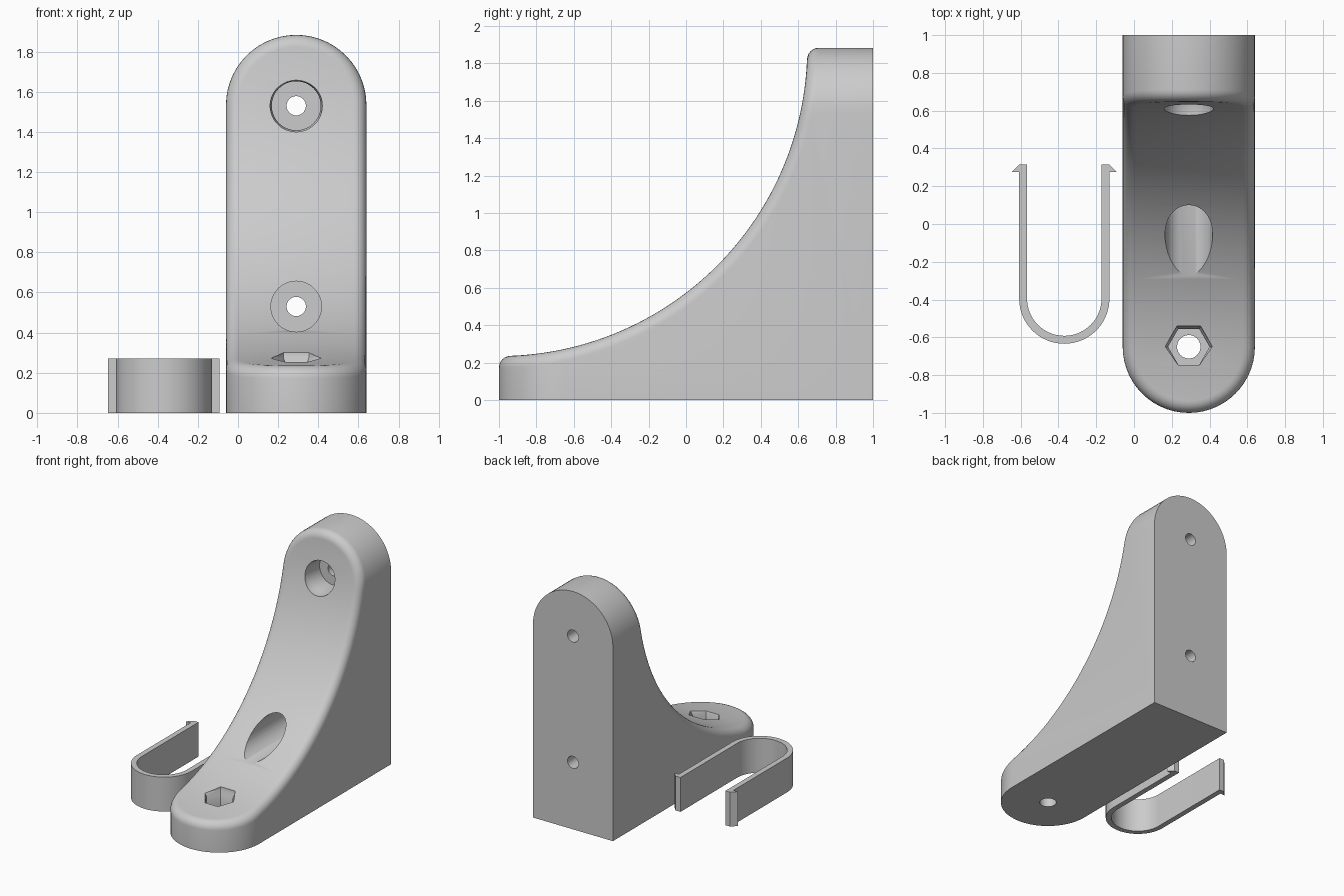
import bpy, bmesh, math
from mathutils import Matrix, Vector

if "Cube" in bpy.data.objects:
    bpy.data.objects.remove(bpy.data.objects["Cube"])

grey = bpy.data.materials.new("light grey plastic")
grey.diffuse_color = (0.6, 0.6, 0.6, 1)
grey.use_nodes = True
grey.node_tree.nodes["Principled BSDF"].inputs["Base Color"].default_value = grey.diffuse_color

CX, W = 0.29, 0.35            # bracket centre line and half width
CY, CZ, R = -1.0, 1.883, 1.648  # centre and radius of the concave sweep
TIP_Y, TIP_Z = -0.65, 1.533   # centres of the rounded ends
F = 0.062                     # edge fillet
N_TIP, N_SIDE, N_F = 14, 40, 6


def finish(bm, name):
    bmesh.ops.recalc_face_normals(bm, faces=bm.faces[:])
    me = bpy.data.meshes.new(name)
    bm.to_mesh(me)
    bm.free()
    me.materials.append(grey)
    ob = bpy.data.objects.new(name, me)
    bpy.context.collection.objects.link(ob)
    return ob


def half_ring(d, depth):
    """Half outline of the curved face: front tip, flank, top tip.
    d = inset from the edge, depth = distance below the surface."""
    r, w = R + depth, W - d
    pts = []
    for i in range(N_TIP):
        a = math.pi / 2 * i / N_TIP
        y = TIP_Y - w * math.cos(a)
        pts.append((w * math.sin(a), y, CZ - math.sqrt(r * r - (y - CY) ** 2)))
    a0 = math.asin((TIP_Y - CY) / r)
    a1 = math.acos((TIP_Z - CZ) / -r)
    for i in range(N_SIDE + 1):
        a = a0 + (a1 - a0) * i / N_SIDE
        pts.append((w, CY + r * math.sin(a), CZ - r * math.cos(a)))
    for i in range(1, N_TIP + 1):
        a = math.pi / 2 * i / N_TIP
        z = TIP_Z + w * math.sin(a)
        pts.append((w * math.cos(a), CY + math.sqrt(r * r - (z - CZ) ** 2), z))
    return pts


# Bracket body: filleted concave face, flat flanks, flat base and back
bm = bmesh.new()
last = 2 * N_TIP + N_SIDE
rings = []
for k in range(N_F + 1):
    t = math.pi / 2 * k / N_F
    half = half_ring(F * (1 - math.cos(t)), F * (1 - math.sin(t)))
    right = [bm.verts.new((CX + x, y, z)) for x, y, z in half]
    left = [right[i] if i in (0, last) else bm.verts.new((CX - x, y, z))
            for i, (x, y, z) in enumerate(half)]
    rings.append((right, left))
for (r0, l0), (r1, l1) in zip(rings, rings[1:]):
    for a, b in ((r0, r1), (l0, l1)):
        for i in range(last):
            bm.faces.new((a[i], a[i + 1], b[i + 1], b[i]))
r, l = rings[-1]
for i in range(last):
    bm.faces.new(list(dict.fromkeys((r[i], r[i + 1], l[i + 1], l[i]))))
base, back = [], []
outer = rings[0]
top0 = N_TIP + N_SIDE
for s, side in enumerate(outer):
    def drop(i, axis, val):
        co = side[i].co.copy()
        co[axis] = val
        return bm.verts.new(co)
    lo = [base[0][0] if s and i == 0 else drop(i, 2, 0) for i in range(N_TIP + 1)]
    hi = [back[0][-1] if s and i == last else drop(i, 1, 1) for i in range(top0, last + 1)]
    corner = bm.verts.new((side[N_TIP].co.x, 1, 0))
    for i in range(N_TIP):
        bm.faces.new((side[i], side[i + 1], lo[i + 1], lo[i]))
        bm.faces.new((side[top0 + i], side[top0 + i + 1], hi[i + 1], hi[i]))
    bm.faces.new([lo[-1], corner, hi[0]] + side[N_TIP:top0 + 1][::-1])
    base.append(lo + [corner])
    back.append([corner] + hi)
bm.faces.new(base[0] + base[1][:0:-1])
bm.faces.new(back[0] + back[1][-2::-1])
bracket = finish(bm, "bracket")


def cut(rings, sides, matrix):
    """Subtract a stepped round or polygonal hole, rings = (radius, height)."""
    bm = bmesh.new()
    loops = [[bm.verts.new(matrix @ Vector((rad * math.cos(2 * math.pi * i / sides),
                                            rad * math.sin(2 * math.pi * i / sides), h)))
              for i in range(sides)] for rad, h in rings]
    for a, b in zip(loops, loops[1:]):
        for i in range(sides):
            j = (i + 1) % sides
            bm.faces.new((a[i], a[j], b[j], b[i]))
    bm.faces.new(loops[0])
    bm.faces.new(loops[-1])
    cutter = finish(bm, "hole_cutter")
    cutter.hide_render = True
    mod = bracket.modifiers.new("hole", 'BOOLEAN')
    mod.operation, mod.solver, mod.object = 'DIFFERENCE', 'EXACT', cutter
    bpy.context.view_layer.objects.active = bracket
    bpy.ops.object.modifier_apply(modifier=mod.name)
    bpy.data.objects.remove(cutter)


# Two counterbored screw holes through the back wall
for z in (0.53, 1.53):
    toward_front = Matrix.Translation((CX, 1, z)) @ Matrix.Rotation(math.pi / 2, 4, 'X')
    rim = [(0.122, 0.35), (0.13, 0.375)] if z > 1 else [(0.126, 0.35)]
    cut([(0.048, -0.1), (0.048, 0.22), (rim[0][0], 0.22)] + rim + [(rim[-1][0], 1.8)],
        48, toward_front)

# Hexagonal nut pocket with a bolt hole below
up = Matrix.Translation((CX, TIP_Y, 0))
cut([(0.062, -0.1), (0.062, 0.2)], 40, up)
cut([(0.11, 0.13), (0.11, 0.25), (0.126, 0.275), (0.126, 0.5)], 6, up)

# U-shaped spring clip with barbed ends
KX, KY, RO, RI = -0.369, -0.395, 0.239, 0.197
arc = [math.pi * i / 32 for i in range(33)]
outline = [(RI, 0.315), (RO, 0.315), (0.278, 0.275), (RO, 0.275)]
outline += [(RO * math.cos(a), KY - RO * math.sin(a)) for a in arc]
outline += [(-RO, 0.275), (-0.278, 0.275), (-RO, 0.315), (-RI, 0.315)]
outline += [(-RI * math.cos(a), KY - RI * math.sin(a)) for a in arc]
bm = bmesh.new()
face = bm.faces.new([bm.verts.new((KX + x, y, 0)) for x, y in outline])
ext = bmesh.ops.extrude_face_region(bm, geom=[face], use_keep_orig=True)
bmesh.ops.translate(bm, vec=(0, 0, 0.272),
                    verts=[v for v in ext["geom"] if isinstance(v, bmesh.types.BMVert)])
clip = finish(bm, "spring_clip")

# Smooth rounded surfaces, sharp edges
for ob in (bracket, clip):
    bpy.ops.object.select_all(action='DESELECT')
    ob.select_set(True)
    bpy.context.view_layer.objects.active = ob
    bpy.ops.object.shade_smooth_by_angle(angle=math.radians(30))
